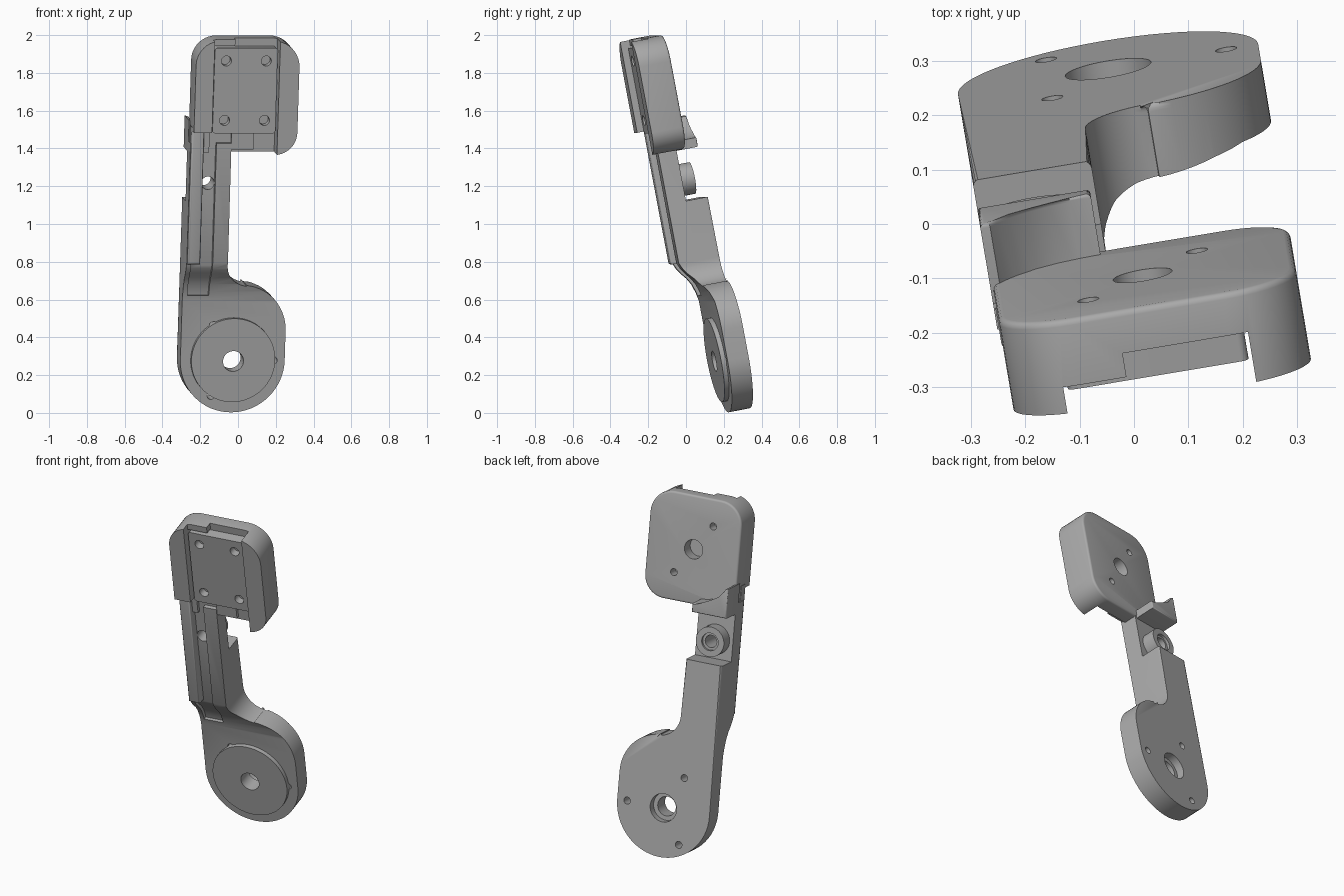
import bpy, bmesh, math
from math import radians, cos, sin

cube = bpy.data.objects.get("Cube")
if cube:
    bpy.data.objects.remove(cube, do_unlink=True)

grey = bpy.data.materials.new("machined_grey")
grey.use_nodes = True
colour = (0.4, 0.4, 0.4, 1)
grey.diffuse_color = colour
grey.node_tree.nodes["Principled BSDF"].inputs["Base Color"].default_value = colour

parts = []


def arc(cx, cy, r, a0, a1, n=16):
    angles = [radians(a0 + (a1 - a0) * i / n) for i in range(n + 1)]
    return [(cx + r * cos(a), cy + r * sin(a)) for a in angles]


def circle(cx, cy, r, n=40):
    return arc(cx, cy, r, 0, 360, n)[:-1]


def rect(x0, x1, y0, y1):
    return [(x0, y0), (x1, y0), (x1, y1), (x0, y1)]


def round_rect(x0, x1, y0, y1, bl, br, tr, tl):
    return (arc(x0 + bl, y0 + bl, bl, 180, 270, 10) + arc(x1 - br, y0 + br, br, 270, 360, 10)
            + arc(x1 - tr, y1 - tr, tr, 0, 90, 10) + arc(x0 + tl, y1 - tl, tl, 90, 180, 10))


def prism(name, pts, near, far, axis="Y", bevel_near=0, bevel_far=0):
    """Extrude an outline front to back (Y) or side to side (X), rounding the end rims."""
    bm = bmesh.new()
    place = (lambda p, d: (p[0], d, p[1])) if axis == "Y" else (lambda p, d: (d, p[0], p[1]))
    ends = [[bm.verts.new(place(p, d)) for p in pts] for d in (near, far)]
    caps = [bm.faces.new(e) for e in ends]
    n = len(pts)
    for i in range(n):
        j = (i + 1) % n
        bm.faces.new((ends[0][i], ends[0][j], ends[1][j], ends[1][i]))
    rims = [(list(c.edges), b) for c, b in zip(caps, (bevel_near, bevel_far)) if b]
    for edges, b in rims:
        bmesh.ops.bevel(bm, geom=edges, offset=b, segments=3, profile=0.5, affect="EDGES")
    bmesh.ops.recalc_face_normals(bm, faces=bm.faces)
    mesh = bpy.data.meshes.new(name)
    bm.to_mesh(mesh)
    bm.free()
    mesh.materials.append(grey)
    obj = bpy.data.objects.new(name, mesh)
    bpy.context.collection.objects.link(obj)
    return obj


def part(*args, **kw):
    obj = prism(*args, **kw)
    parts.append(obj)
    return obj


def cut(target, pts, near, far, axis="Y"):
    cutter = prism("cutter", pts, near, far, axis)
    cutter.hide_render = True
    mod = target.modifiers.new("cut", "BOOLEAN")
    mod.operation, mod.solver, mod.object = "DIFFERENCE", "EXACT", cutter
    bpy.context.view_layer.objects.active = target
    bpy.ops.object.modifier_apply(modifier=mod.name)
    bpy.data.objects.remove(cutter, do_unlink=True)


LEFT, RIGHT = -0.28, -0.06          # sides of the arm
HUB = 0.24                          # height of the lower joint
HEAD = 1.69                         # height of the upper joint

# Lower paddle and arm in one outline
outline = (arc(0, HUB, 0.28, 180, 360, 32) + arc(0.03, 0.40, 0.25, 0, 83)
           + arc(0.076, 0.777, 0.135, 263, 180) + [(RIGHT, 1.43), (LEFT, 1.43)])
arm = part("arm_and_paddle", outline, 0.12, 0.34, bevel_far=0.014)

# Curved step from arm front down to paddle front
curve = [(0.12, 0.785), (0.135, 0.75), (0.155, 0.72), (0.18, 0.69), (0.2, 0.655),
         (0.215, 0.61), (0.225, 0.56)]
cut(arm, curve + [(0.225, -0.2), (0, -0.2), (0, 0.785)], -0.5, 0.5, "X")
pocket = [(v + 0.022, u) for v, u in curve[:-1]]
cut(arm, pocket + [(0.24, 0.59), (0, 0.59), (0, 0.785)], -0.255, -0.14, "X")

# Back notch, cable channel and holes
cut(arm, rect(-0.5, 0.1, 1.1, 1.6), 0.22, 0.5)
cut(arm, rect(-0.21, -0.14, 0.74, 1.6), 0, 0.15)
cut(arm, circle(-0.175, 1.21, 0.035), 0, 0.5)
cut(arm, circle(0, HUB, 0.055), 0, 0.5)
cut(arm, circle(0, HUB, 0.08), 0.295, 0.5)
for a in (0, 120, 240):
    cut(arm, circle(0.22 * cos(radians(a)), HUB + 0.22 * sin(radians(a)), 0.02, 20), 0, 0.5)

# Raised strip along the arm
part("side_strip", rect(LEFT + 0.003, -0.21, 0.78, 1.52), 0.10, 0.16, bevel_near=0.01)

# Round pad on the lower joint
pad = part("joint_pad", circle(0, HUB + 0.005, 0.225, 64), 0.2, 0.26, bevel_near=0.004)
cut(pad, circle(0, HUB, 0.055), 0, 0.5)

# Boss in the back notch
boss = part("boss", circle(-0.175, 1.21, 0.085), 0.2, 0.295, bevel_far=0.012)
cut(boss, circle(-0.175, 1.21, 0.035), 0, 0.5)
cut(boss, circle(-0.175, 1.21, 0.05), 0.28, 0.5)

# Scooped stop block behind the head
scoop = [(-0.07, 1.37), (-0.07, 1.42), (-0.11, 1.425), (-0.15, 1.435), (-0.19, 1.455),
         (-0.225, 1.485), (-0.25, 1.515), (-0.262, 1.535), (LEFT, 1.54), (LEFT, 1.37)]
part("stop_block", scoop, 0.19, 0.34, bevel_far=0.008)

# Head housing with its front pocket
head = part("head_housing", round_rect(LEFT + 0.005, 0.28, 1.38, 1.994, 0.01, 0.12, 0.14, 0.13),
            0.05, 0.225, bevel_near=0.012, bevel_far=0.012)
cut(head, rect(-0.178, 0.174, 1.2, 1.957), 0, 0.145)
cut(head, rect(-0.06, 0.174, 1.9, 2.2), 0, 0.145)
cut(head, rect(-0.178, -0.05, 1.94, 2.2), 0, 0.10)
cut(head, rect(-0.5, -0.17, 1.2, 1.5), 0, 0.125)
cut(head, circle(0, HEAD, 0.055), 0.15, 0.5)
for s in (-1, 1):
    cut(head, circle(0.106 * s, HEAD - 0.15 * s, 0.02, 20), 0.16, 0.5)

# Mounting plate inside the head
plate = part("mounting_plate", round_rect(-0.17, 0.167, 1.49, 1.95, *[0.015] * 4), 0.085, 0.15,
             bevel_near=0.003)
for sx in (-1, 1):
    for sz in (-1, 1):
        cut(plate, circle(0.107 * sx, 1.72 + 0.16 * sz, 0.027, 24), 0, 0.13)

# Ledge beneath the plate
part("plate_ledge", rect(-0.06, 0.06, 1.395, 1.495), 0.125, 0.18)

# Shade and lean the whole link into its pose
for obj in parts:
    obj.rotation_euler = (radians(10.8), 0, radians(9.5))
    bpy.ops.object.select_all(action="DESELECT")
    obj.select_set(True)
    bpy.context.view_layer.objects.active = obj
    bpy.ops.object.shade_smooth_by_angle(angle=radians(35))
